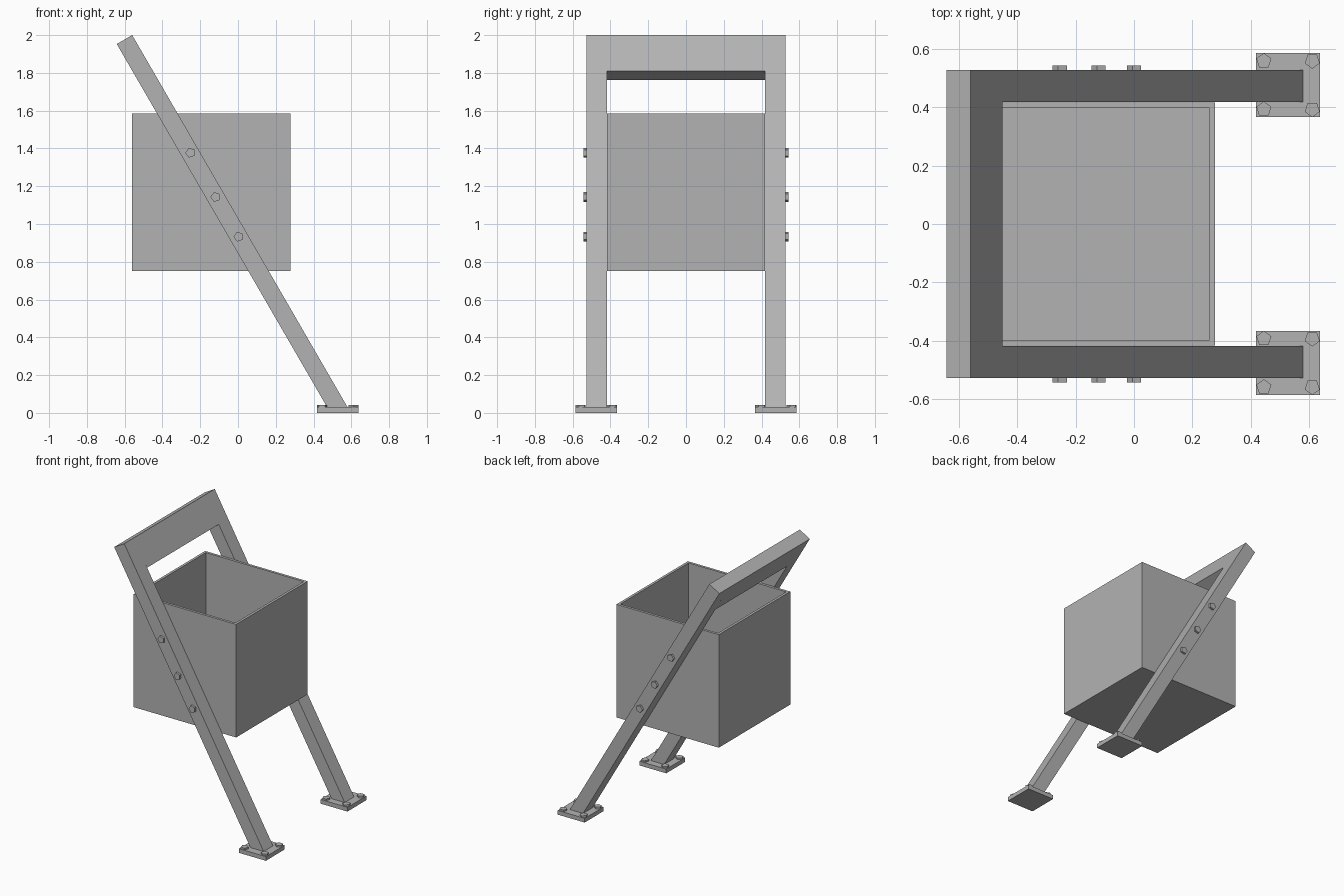
import bpy
import bmesh
from math import pi
from mathutils import Matrix, Vector

cube = bpy.data.objects.get("Cube")
if cube:
    bpy.data.objects.remove(cube)

GREY = (0.45, 0.45, 0.45, 1)
steel = bpy.data.materials.new("grey_metal")
steel.use_nodes = True
steel.diffuse_color = GREY
steel.node_tree.nodes["Principled BSDF"].inputs["Base Color"].default_value = GREY


def finish(name, bm):
    bmesh.ops.recalc_face_normals(bm, faces=bm.faces)
    mesh = bpy.data.meshes.new(name)
    bm.to_mesh(mesh)
    bm.free()
    mesh.materials.append(steel)
    obj = bpy.data.objects.new(name, mesh)
    bpy.context.collection.objects.link(obj)
    return obj


def box(name, low, high):
    low, high = Vector(low), Vector(high)
    bm = bmesh.new()
    place = Matrix.Translation((low + high) / 2) @ Matrix.Diagonal((*(high - low), 1))
    bmesh.ops.create_cube(bm, size=1, matrix=place)
    return finish(name, bm)


def extrude_profile(name, points, y0, y1):
    """Solid made by sweeping an x-z outline along y."""
    bm = bmesh.new()
    face = bm.faces.new([bm.verts.new((x, y0, z)) for x, z in points])
    ext = bmesh.ops.extrude_face_region(bm, geom=[face])
    verts = [v for v in ext["geom"] if isinstance(v, bmesh.types.BMVert)]
    bmesh.ops.translate(bm, verts=verts, vec=(0, y1 - y0, 0))
    return finish(name, bm)


def bolt(name, centre, depth, rotation):
    """Five-sided bolt head along its local z."""
    bm = bmesh.new()
    bmesh.ops.create_cone(bm, cap_ends=True, segments=5, radius1=0.027, radius2=0.027,
                          depth=depth, matrix=Matrix.Translation(centre) @ rotation)
    return finish(name, bm)


# Leaning frame: legs cut level on the foot plates, joined by a top bar
INNER, OUTER = 0.418, 0.528
top_back, top_front = (-0.642, 1.953), (-0.56, 2.0)
leg_outline = [top_back, top_front, (0.58, 0.03), (0.472, 0.03)]
drop = Vector((0.11, -0.19))
bar_outline = [top_back, top_front, Vector(top_front) + drop, Vector(top_back) + drop]
extrude_profile("top_bar", bar_outline, -INNER, INNER)

for side, s in (("left", 1), ("right", -1)):
    # side is taken along y: +y is the rear leg, -y is the front leg
    end = "rear" if s > 0 else "front"
    extrude_profile(end + "_leg", leg_outline, s * INNER, s * OUTER)

    # Foot plate with four anchor bolts
    cx, cy = 0.528, s * 0.476
    box(end + "_foot_plate", (cx - 0.11, cy - 0.11, 0), (cx + 0.11, cy + 0.11, 0.031))
    for dx in (-1, 1):
        for dy in (-1, 1):
            turn = Matrix.Rotation(pi if dx > 0 else 0, 4, "Z")
            bolt(end + "_anchor_bolt", (cx + dx * 0.083, cy + dy * 0.083, 0.036), 0.014, turn)

    # Bolts holding the bin to the leg, point upward
    for x, z in ((-0.252, 1.377), (-0.119, 1.143), (0.003, 0.933)):
        turn = Matrix.Rotation(pi / 2, 4, "X") @ Matrix.Rotation(pi / 2, 4, "Z")
        bolt(end + "_leg_bolt", (x, s * (OUTER + 0.005), z), 0.02, turn)

# Open bin: inset the top of a block and sink it to leave thin walls
bin_obj = box("bin", (-0.56, -0.417, 0.75), (0.277, 0.417, 1.585))
bm = bmesh.new()
bm.from_mesh(bin_obj.data)
bm.normal_update()
lid = max(bm.faces, key=lambda f: f.calc_center_median().z)
bmesh.ops.inset_region(bm, faces=[lid], thickness=0.027)
well = bmesh.ops.extrude_face_region(bm, geom=[lid])
bmesh.ops.translate(bm, vec=(0, 0, -0.805),
                    verts=[v for v in well["geom"] if isinstance(v, bmesh.types.BMVert)])
if lid.is_valid:
    bmesh.ops.delete(bm, geom=[lid], context="FACES_ONLY")
bmesh.ops.recalc_face_normals(bm, faces=bm.faces)
bm.to_mesh(bin_obj.data)
bm.free()
